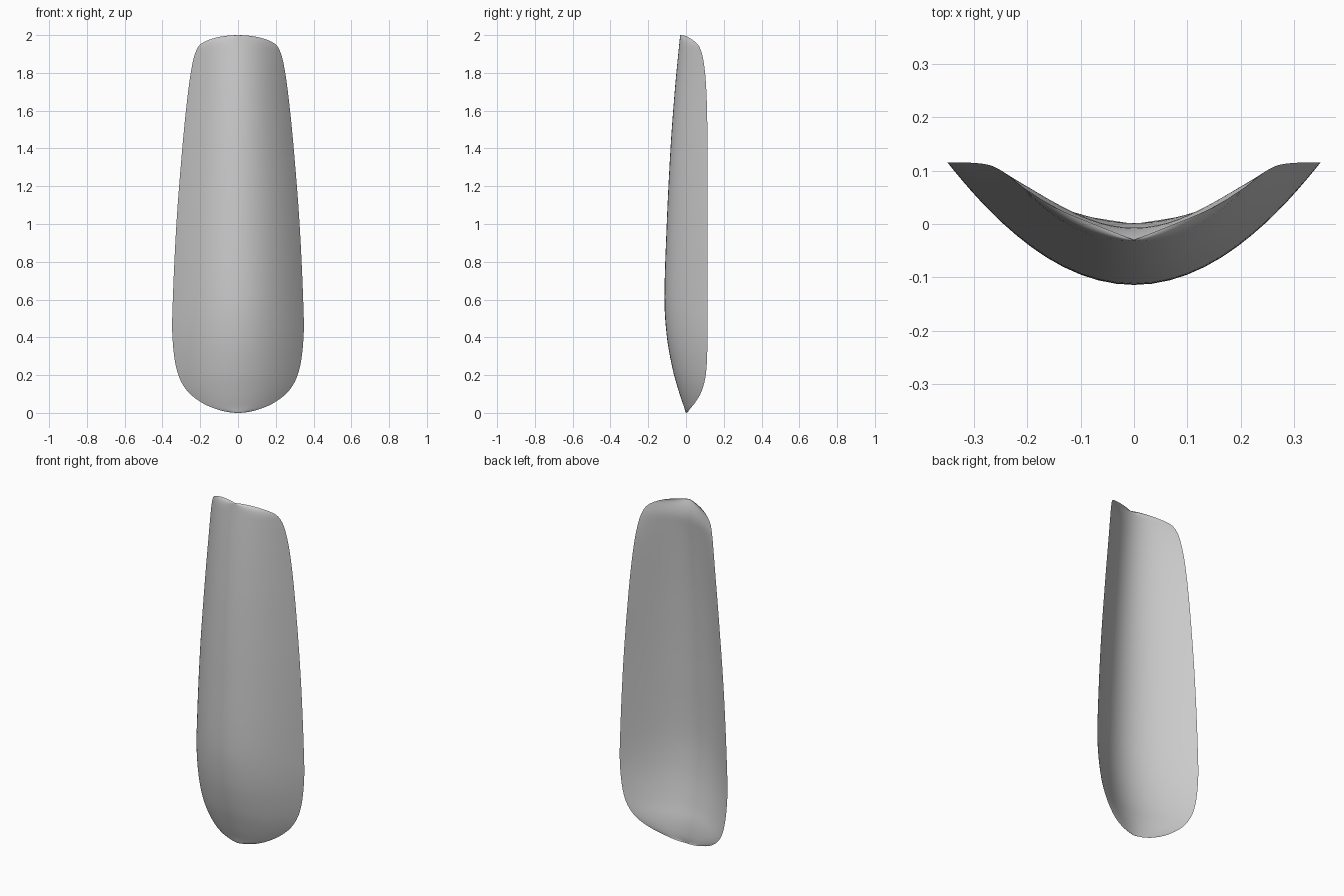
import bpy
import bmesh
import math

default_cube = bpy.data.objects.get("Cube")
if default_cube:
    bpy.data.objects.remove(default_cube, do_unlink=True)

ROWS, COLUMNS = 72, 32
THICKNESS = 0.035

# Outline stations: height, half width, front ridge y, side rim y
STATIONS = [
    (0, 0, 0, 0),
    (.02, .115, -.007, .02),
    (.05, .185, -.017, .045),
    (.12, .272, -.04, .085),
    (.22, .322, -.068, .107),
    (.4, .347, -.101, .114),
    (.6, .345, -.114, .115),
    (1, .326, -.102, .115),
    (1.4, .295, -.082, .114),
    (1.65, .27, -.064, .11),
    (1.8, .25, -.051, .101),
    (1.9, .228, -.041, .085),
    (1.95, .2, -.036, .063),
    (1.98, .14, -.033, .027),
    (2, 0, -.03, -.03),
]


def angle_of(height):
    return math.acos(max(-1, min(1, 1 - height)))


def slope(i, k):
    a, b = STATIONS[max(i - 1, 0)], STATIONS[min(i + 1, len(STATIONS) - 1)]
    return (b[k] - a[k]) / (angle_of(b[0]) - angle_of(a[0]))


def profile(angle, k):
    """Smooth cubic interpolation of one station column."""
    i = 0
    while i < len(STATIONS) - 2 and angle > angle_of(STATIONS[i + 1][0]):
        i += 1
    start, end = angle_of(STATIONS[i][0]), angle_of(STATIONS[i + 1][0])
    step = end - start
    t = (angle - start) / step
    ease = t * t * (3 - 2 * t)
    return (STATIONS[i][k] * (1 - ease) + STATIONS[i + 1][k] * ease
            + step * t * (1 - t) * ((1 - t) * slope(i, k) - t * slope(i + 1, k)))


def shell_point(row, column, inner):
    angle = math.pi * row / ROWS
    z = 1 - math.cos(angle)
    u = math.sin(math.pi * (column / COLUMNS - 0.5))
    width, ridge, rim = (profile(angle, k) for k in (1, 2, 3))
    y = ridge + (rim - ridge) * u * u
    if inner:
        near_end = min(1, z / 0.16, (2 - z) / 0.12)
        y += THICKNESS * (1 - (1 - near_end) ** 2) * (1 - u ** 4)
    return width * u, y, z


# Curved shell: convex front sheet and hollow back sheet meeting at the rim
bm = bmesh.new()
for inner in (False, True):
    grid = [[bm.verts.new(shell_point(r, c, inner)) for c in range(COLUMNS + 1)]
            for r in range(ROWS + 1)]
    for r in range(ROWS):
        for c in range(COLUMNS):
            corners = [grid[r][c], grid[r][c + 1], grid[r + 1][c + 1], grid[r + 1][c]]
            bm.faces.new(corners[::-1] if inner else corners)
bmesh.ops.remove_doubles(bm, verts=bm.verts, dist=0.0001)
bmesh.ops.recalc_face_normals(bm, faces=bm.faces)
mesh = bpy.data.meshes.new("curved_shell")
bm.to_mesh(mesh)
bm.free()

shell = bpy.data.objects.new("curved_shell", mesh)
bpy.context.collection.objects.link(shell)

# Plain grey colour
grey = bpy.data.materials.new("light_grey")
grey.use_nodes = True
colour = (0.6, 0.6, 0.6, 1)
grey.diffuse_color = colour
grey.node_tree.nodes["Principled BSDF"].inputs["Base Color"].default_value = colour
mesh.materials.append(grey)

bpy.context.view_layer.objects.active = shell
shell.select_set(True)
bpy.ops.object.shade_smooth_by_angle(angle=math.radians(60))
